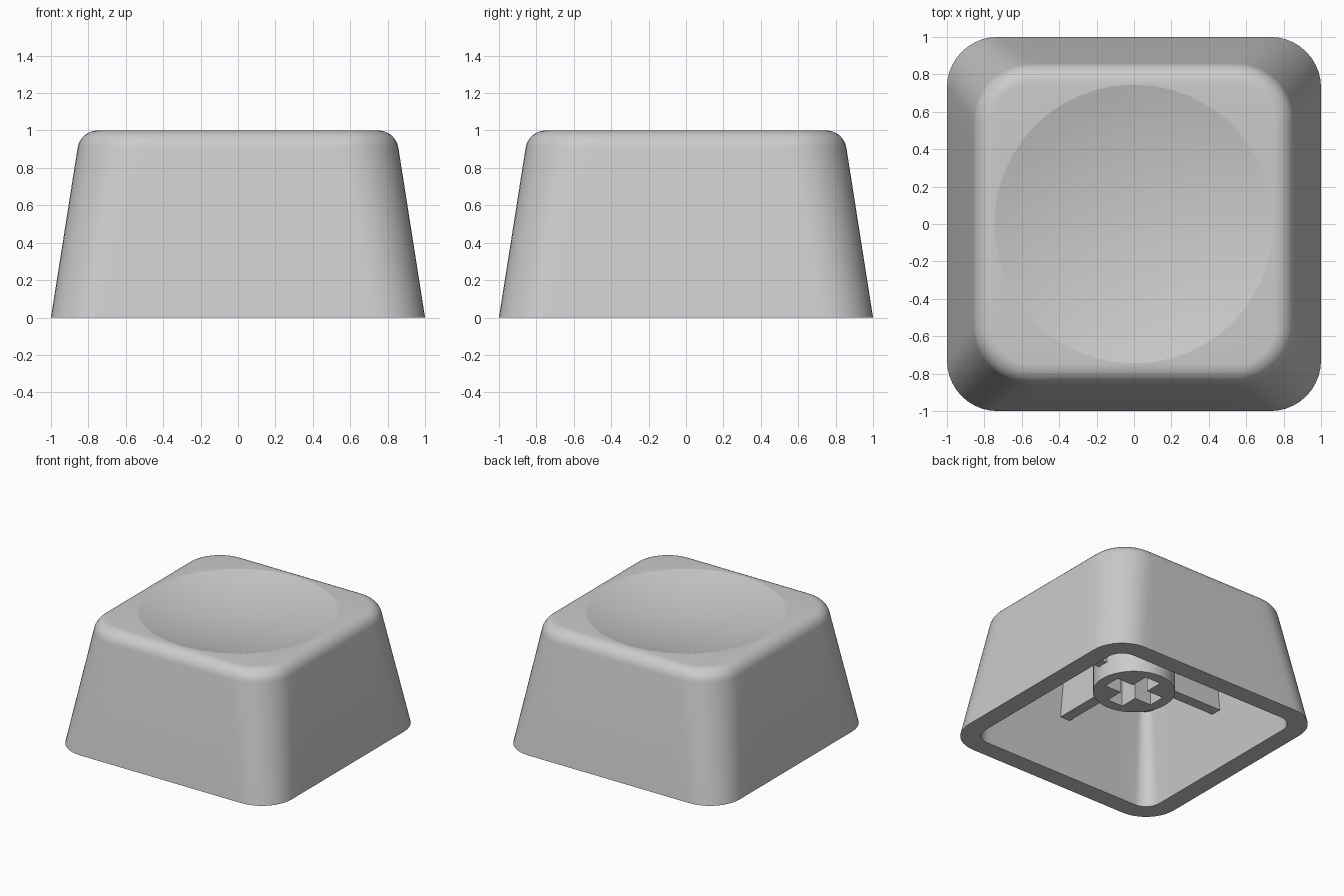
import bpy, bmesh, math
from mathutils import Vector

if "Cube" in bpy.data.objects:
    bpy.data.objects.remove(bpy.data.objects["Cube"], do_unlink=True)

grey = bpy.data.materials.new("light grey plastic")
grey.use_nodes = True
grey.diffuse_color = (0.6, 0.6, 0.6, 1)
grey.node_tree.nodes["Principled BSDF"].inputs["Base Color"].default_value = (0.6, 0.6, 0.6, 1)

ARC, EDGE = 10, 10      # segments per corner and per straight side


def rounded_square(half, r, z):
    """Ring of points around a square with rounded corners."""
    pts = []
    for q in range(4):
        turn = q * math.pi / 2
        c = half - r
        local = [(c + r * math.cos(a), c + r * math.sin(a))
                 for a in (i / ARC * math.pi / 2 for i in range(ARC + 1))]
        local += [(c - 2 * c * i / EDGE, half) for i in range(1, EDGE)]
        pts += [(x * math.cos(turn) - y * math.sin(turn),
                 x * math.sin(turn) + y * math.cos(turn), z) for x, y in local]
    return pts


def shade(obj, angle):
    bpy.ops.object.select_all(action='DESELECT')
    obj.select_set(True)
    bpy.context.view_layer.objects.active = obj
    bpy.ops.object.shade_smooth_by_angle(angle=math.radians(angle))


def finish(bm, name):
    bmesh.ops.recalc_face_normals(bm, faces=bm.faces)
    mesh = bpy.data.meshes.new(name)
    bm.to_mesh(mesh)
    bm.free()
    obj = bpy.data.objects.new(name, mesh)
    bpy.context.collection.objects.link(obj)
    mesh.materials.append(grey)
    return obj


# Cap shell: inner wall, bottom rim, tapered outer wall
TAPER, FILLET = 0.157, 0.11
rings = [rounded_square(0.765, 0.08, 0.76),
         rounded_square(0.85, 0.13, 0),
         rounded_square(1, 0.27, 0)]

# Rounded top edge
tilt = math.atan(TAPER)
top_wall = 1 - FILLET + FILLET * math.sin(tilt)
centre = 1 - TAPER * top_wall - FILLET * math.cos(tilt)
for i in range(9):
    a = tilt + (math.pi / 2 - tilt) * i / 8
    out = FILLET * math.cos(a)
    rings.append(rounded_square(centre + out, 0.2 + out, 1 - FILLET + FILLET * math.sin(a)))

# Spherical dish sunk into the top
DISH, DEPTH = 0.745, 0.1
ball = (DISH ** 2 + DEPTH ** 2) / (2 * DEPTH)
flat = rings[-1]
for i in range(10):
    rad = DISH * (1 - i / 10)
    z = 1 - DEPTH + ball - math.sqrt(ball ** 2 - rad ** 2)
    ring = []
    for p in flat:
        d = Vector(p[:2]).normalized() * rad
        ring.append((d.x, d.y, z))
    rings.append(ring)

bm = bmesh.new()
loops = [[bm.verts.new(p) for p in ring] for ring in rings]
for low, high in zip(loops, loops[1:]):
    for i in range(len(low)):
        j = (i + 1) % len(low)
        bm.faces.new((low[i], low[j], high[j], high[i]))
bm.faces.new(loops[0])
tip = bm.verts.new((0, 0, 1 - DEPTH))
for i in range(len(flat)):
    bm.faces.new((loops[-1][i - 1], loops[-1][i], tip))
shade(finish(bm, "cap_shell"), 12)

# Stem: round post with a cross-shaped socket
STEM_LOW, STEM_TOP = 0.33, 0.78
L, W = 0.22, 0.07
quarter = [(L, -W), (L, W), (W, W)]
cross = []
for q in range(4):
    c, s = round(math.cos(q * math.pi / 2)), round(math.sin(q * math.pi / 2))
    cross += [(x * c - y * s, x * s + y * c) for x, y in quarter]
circle = [(0.307 * math.cos(t * math.tau / 48), 0.307 * math.sin(t * math.tau / 48))
          for t in range(48)]
curve = bpy.data.curves.new("stem", 'CURVE')
curve.dimensions = '2D'
curve.fill_mode = 'BOTH'
curve.extrude = (STEM_TOP - STEM_LOW) / 2
for outline in (circle, cross):
    spline = curve.splines.new('POLY')
    spline.points.add(len(outline) - 1)
    for point, (x, y) in zip(spline.points, outline):
        point.co = (x, y, 0, 1)
    spline.use_cyclic_u = True
curve.materials.append(grey)
stem = bpy.data.objects.new("stem", curve)
bpy.context.collection.objects.link(stem)
stem.location.z = (STEM_LOW + STEM_TOP) / 2
bpy.ops.object.select_all(action='DESELECT')
stem.select_set(True)
bpy.context.view_layer.objects.active = stem
bpy.ops.object.convert(target='MESH')
stem = bpy.context.view_layer.objects.active
bm = bmesh.new()
bm.from_mesh(stem.data)
bmesh.ops.remove_doubles(bm, verts=bm.verts, dist=0.0005)
bmesh.ops.recalc_face_normals(bm, faces=bm.faces)
bm.to_mesh(stem.data)
bm.free()
shade(stem, 30)

# Four ribs joining the stem to the walls
for q, side in enumerate(("left", "back", "right", "front")):
    bm = bmesh.new()
    bmesh.ops.create_cube(bm, size=1)
    bmesh.ops.scale(bm, vec=(0.54, 0.09, 0.33), verts=bm.verts)
    bmesh.ops.translate(bm, vec=(0.56, 0, 0.615), verts=bm.verts)
    rib = finish(bm, side + "_rib")
    rib.rotation_euler.z = q * math.pi / 2
